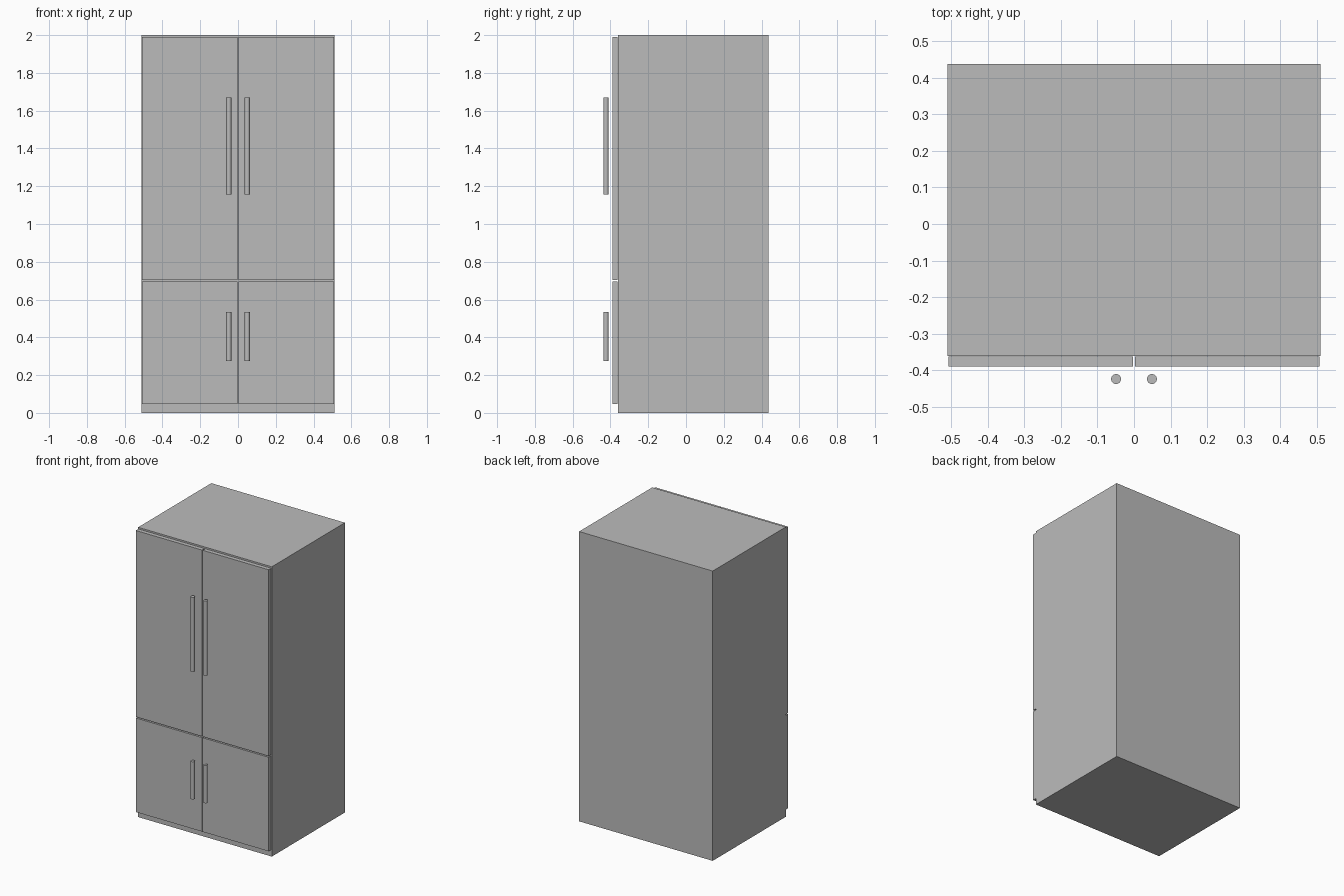
import bpy, bmesh
from mathutils import Matrix, Vector

if "Cube" in bpy.data.objects:
    bpy.data.objects.remove(bpy.data.objects["Cube"])

steel = bpy.data.materials.new("grey_steel")
steel.diffuse_color = (0.5, 0.5, 0.5, 1)
steel.use_nodes = True
steel.node_tree.nodes["Principled BSDF"].inputs["Base Color"].default_value = steel.diffuse_color


def add_object(name, bm):
    mesh = bpy.data.meshes.new(name)
    bm.to_mesh(mesh)
    bm.free()
    mesh.materials.append(steel)
    ob = bpy.data.objects.new(name, mesh)
    bpy.context.collection.objects.link(ob)
    return ob


def box(name, lo, hi):
    lo, hi = Vector(lo), Vector(hi)
    bm = bmesh.new()
    bmesh.ops.create_cube(bm, size=1, matrix=Matrix.Translation((lo + hi) / 2)
                          @ Matrix.Diagonal((*(hi - lo), 1)))
    return add_object(name, bm)


def bar(name, x, y, z0, z1, r):
    bm = bmesh.new()
    bmesh.ops.create_cone(bm, cap_ends=True, segments=32, radius1=r, radius2=r,
                          depth=z1 - z0,
                          matrix=Matrix.Translation((x, y, (z0 + z1) / 2)))
    for f in bm.faces:
        f.smooth = len(f.verts) == 4
    for e in bm.edges:
        e.smooth = all(f.smooth for f in e.link_faces)
    return add_object(name, bm)


# Cabinet
box("cabinet", (-0.51, -0.36, 0), (0.51, 0.437, 2))

# Doors and free-standing bar handles, mirrored left and right
for side, s in (("left", -1), ("right", 1)):
    for level, z0, z1, h0, h1 in (("upper", 0.704, 1.99, 1.155, 1.67),
                                  ("lower", 0.047, 0.696, 0.275, 0.535)):
        xs = sorted((s * 0.003, s * 0.507))
        box(f"{level}_{side}_door", (xs[0], -0.39, z0), (xs[1], -0.362, z1))
        bar(f"{level}_{side}_handle", s * 0.049, -0.4235, h0, h1, 0.0135)
